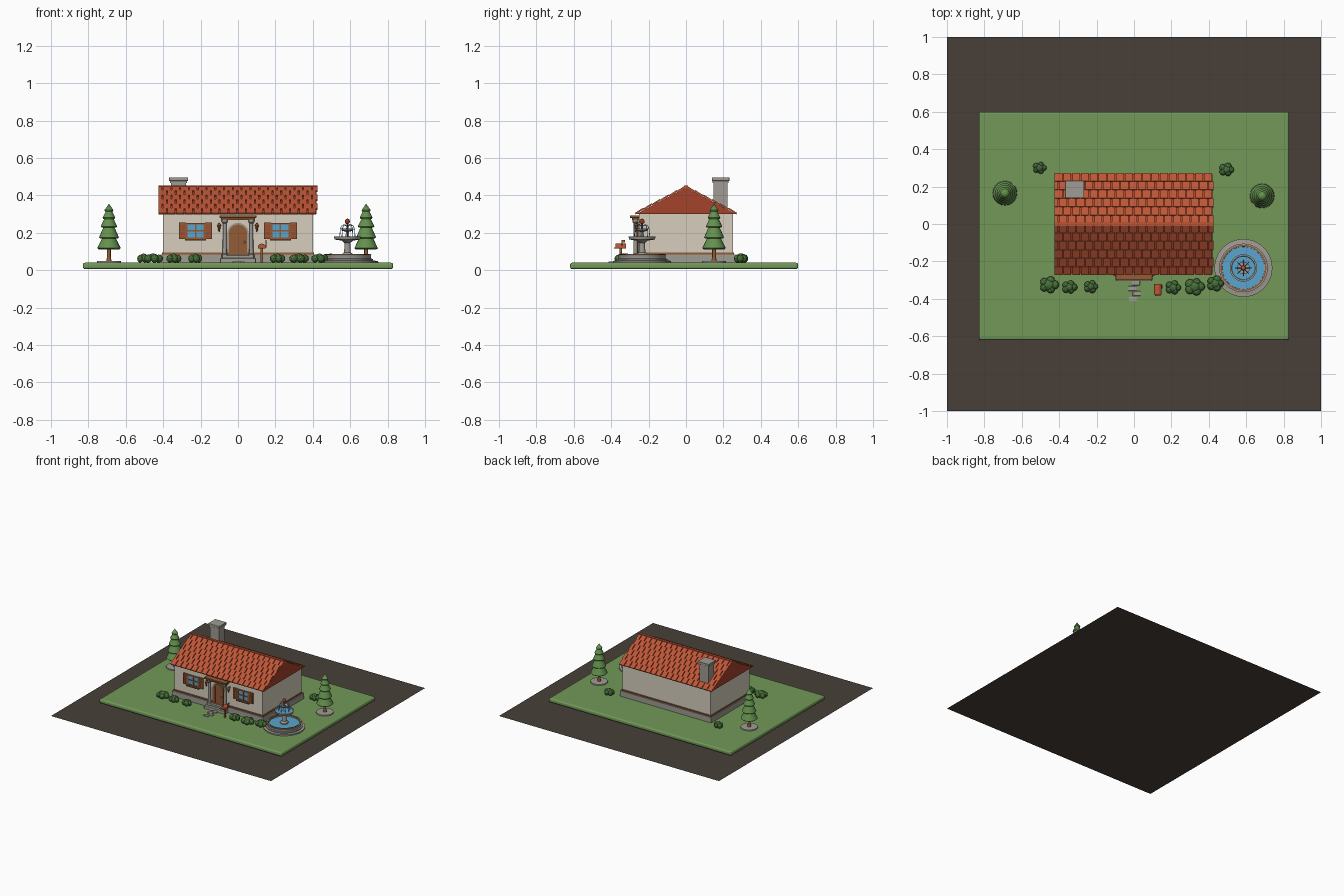
import bpy, bmesh, math, random
from mathutils import Matrix, Vector

random.seed(4)
cube = bpy.data.objects.get("Cube")
if cube:
    bpy.data.objects.remove(cube, do_unlink=True)


def material(name, r, g, b):
    m = bpy.data.materials.new(name)
    m.use_nodes = True
    lin = [(c / 255 / 12.92 if c < 11 else ((c / 255 + 0.055) / 1.055) ** 2.4) for c in (r, g, b)]
    m.diffuse_color = (*lin, 1)
    m.node_tree.nodes["Principled BSDF"].inputs["Base Color"].default_value = (*lin, 1)
    return m


EARTH = material("earth", 72, 64, 57)
GRASS = material("grass", 114, 153, 88)
WALL = material("cream plaster", 215, 207, 189)
STONE = material("grey stone", 160, 155, 147)
TILE = material("terracotta", 190, 86, 55)
GABLE = material("deep red", 165, 68, 43)
WOOD = material("brown wood", 146, 92, 54)
WATER = material("blue water", 90, 165, 205)
PINE = material("pine green", 100, 145, 78)
LEAF = material("bush green", 72, 112, 58)
smooth_parts = []


def finish(name, bm, mat, smooth=False):
    bmesh.ops.recalc_face_normals(bm, faces=bm.faces)
    mesh = bpy.data.meshes.new(name)
    bm.to_mesh(mesh)
    bm.free()
    mesh.materials.append(mat)
    ob = bpy.data.objects.new(name, mesh)
    bpy.context.collection.objects.link(ob)
    if smooth:
        smooth_parts.append(ob)
    return ob


def box(name, mat, x, y, z, bevel=0):
    """Box from (min, max) ranges."""
    bm = bmesh.new()
    mid = Vector([sum(r) / 2 for r in (x, y, z)])
    size = [r[1] - r[0] for r in (x, y, z)]
    bmesh.ops.create_cube(bm, size=1, matrix=Matrix.Translation(mid) @ Matrix.Diagonal((*size, 1)))
    ob = finish(name, bm, mat)
    if bevel:
        mod = ob.modifiers.new("Bevel", "BEVEL")
        mod.width, mod.segments = bevel, 3
    return ob


def lathe(name, mat, profile, x, y, steps=32):
    """Turn (radius, height) points around a vertical axis."""
    bm = bmesh.new()
    verts = [bm.verts.new((r, 0, z)) for r, z in profile]
    edges = [bm.edges.new(p) for p in zip(verts, verts[1:])]
    bmesh.ops.spin(bm, geom=verts + edges, axis=(0, 0, 1), cent=(0, 0, 0),
                   angle=math.tau, steps=steps)
    bmesh.ops.remove_doubles(bm, verts=bm.verts, dist=1e-5)
    bmesh.ops.translate(bm, verts=bm.verts, vec=(x, y, 0))
    return finish(name, bm, mat, True)


def prism(name, mat, points, depth):
    """Extrude a closed outline of 3D points along a vector."""
    bm = bmesh.new()
    face = bm.faces.new([bm.verts.new(p) for p in points])
    new = bmesh.ops.extrude_face_region(bm, geom=[face])["geom"]
    bmesh.ops.translate(bm, verts=[v for v in new if isinstance(v, bmesh.types.BMVert)], vec=depth)
    return finish(name, bm, mat)


def tube(name, mat, points, radius):
    curve = bpy.data.curves.new(name, "CURVE")
    curve.dimensions = "3D"
    curve.bevel_depth, curve.bevel_resolution = radius, 1
    spline = curve.splines.new("POLY")
    spline.points.add(len(points) - 1)
    for p, co in zip(spline.points, points):
        p.co = (*co, 1)
    curve.materials.append(mat)
    bpy.context.collection.objects.link(bpy.data.objects.new(name, curve))


# Ground and lawn
bm = bmesh.new()
bmesh.ops.create_grid(bm, x_segments=1, y_segments=1, size=1)
finish("ground", bm, EARTH)
box("lawn", GRASS, (-.83, .83), (-.62, .6), (.006, .04), .012)

# House body
box("foundation", STONE, (-.415, .415), (-.265, .265), (.035, .085))
box("base_trim", WOOD, (-.407, .407), (-.257, .257), (.085, .094))
box("walls", WALL, (-.4, .4), (-.25, .25), (.08, .305))
prism("roof_core", GABLE, [(-.42, -.265, .3), (-.42, .267, .3), (-.42, 0, .442)], (.84, 0, 0))

# Staggered roof tiles, each a thin slab tilted along the slope
bm = bmesh.new()
ROWS, PITCH = 6, .047
for side in (-1, 1):
    eave, ridge = Vector((0, side * .272, .3)), Vector((0, 0, .443))
    slope = ridge - eave
    angle = math.atan2(slope.z, slope.y)
    for row in range(ROWS):
        x = -.424 - (PITCH / 2 if row % 2 else 0)
        while x < .42:
            left, right = max(x, -.424), min(x + PITCH - .006, .424)
            if right - left > .006:
                mid = eave + slope * ((row + .5) / ROWS)
                mid.x = (left + right) / 2
                mid.z += .004
                turn = Matrix.Rotation(angle + side * -.08, 4, "X")
                shape = Matrix.Diagonal((right - left, slope.length / ROWS * 1.02, .009, 1))
                bmesh.ops.create_cube(bm, size=1, matrix=Matrix.Translation(mid) @ turn @ shape)
            x += PITCH
finish("roof_tiles", bm, TILE)
box("ridge_cap", TILE, (-.424, .424), (-.01, .01), (.438, .453))

# Chimney
box("chimney_stack", STONE, (-.358, -.278), (.148, .222), (.32, .475))
box("chimney_collar", STONE, (-.363, -.273), (.143, .227), (.465, .477))
box("chimney_cap", STONE, (-.369, -.267), (.138, .232), (.477, .496), .003)

# Arched door and its surround


def arch(name, mat, half, low, spring, y, depth):
    pts = [(-half, y, low), (half, y, low)]
    for i in range(13):
        a = math.pi * i / 12
        pts.append((half * math.cos(a), y, spring + half * math.sin(a)))
    prism(name, mat, pts, (0, depth, 0))


arch("door_frame", STONE, .058, .07, .195, -.256, .012)
arch("door", WOOD, .049, .07, .195, -.262, .012)
for i in (-1, 0, 1):
    box("door_groove", GABLE, (i * .024 - .001, i * .024 + .001), (-.264, -.261), (.075, .225))
bm = bmesh.new()
bmesh.ops.create_icosphere(bm, subdivisions=2, radius=.006, matrix=Matrix.Translation((.034, -.266, .15)))
finish("door_knob", bm, STONE, True)
box("door_lintel", WOOD, (-.09, .09), (-.29, -.25), (.268, .28))
box("door_canopy", WOOD, (-.099, .099), (-.3, -.25), (.28, .293), .003)
box("porch_step", STONE, (-.095, .095), (-.305, -.26), (.035, .064), .003)
box("porch_landing", STONE, (-.085, .085), (-.285, -.25), (.064, .08), .003)
for s in (-1, 1):
    # Porch columns
    lathe("porch_column", STONE, [(0, .06), (.016, .06), (.016, .085), (.011, .09), (.01, .25),
                                  (.016, .258), (.016, .27), (0, .27)], s * .071, -.27, 16)
    # Wall lanterns
    box("lantern_bracket", WOOD, (s * .101 - .004, s * .101 + .004), (-.268, -.249), (.245, .252))
    lathe("lantern", WOOD, [(0, .205), (.004, .208), (.009, .238), (.012, .24), (0, .254)],
          s * .101, -.268, 8)
    # Window, bars, frame and shutters
    c = s * .227
    box("window_glass", WATER, (c - .046, c + .046), (-.255, -.249), (.175, .245))
    for x in (-.047, 0, .047):
        box("window_upright", WOOD, (c + x - .004, c + x + .004), (-.26, -.249), (.172, .248))
    for z in (.172, .21, .248):
        box("window_rail", WOOD, (c - .05, c + .05), (-.26, -.249), (z - .004, z + .004))
    box("window_sill", WOOD, (c - .056, c + .056), (-.272, -.249), (.16, .168))
    for t in (-1, 1):
        m = c + t * .07
        box("shutter", WOOD, (m - .019, m + .019), (-.26, -.249), (.166, .254))
        for i in range(6):
            z = .175 + i * .0125
            box("shutter_slat", GABLE, (m - .013, m + .013), (-.263, -.259), (z, z + .005))

# Stepping stones
for x, y in ((.01, -.315), (-.008, -.345), (.014, -.372), (-.005, -.402)):
    box("path_stone", STONE, (x - .022, x + .022), (y - .013, y + .013), (.035, .047), .003)

# Pine trees
for x, y in ((-.69, .165), (.685, .15)):
    lathe("tree_bed", STONE, [(0, .038), (.066, .038), (.064, .048), (0, .05)], x, y, 20)
    lathe("tree_trunk", WOOD, [(.015, .045), (.01, .07), (.01, .125)], x, y, 12)
    for r, low, top, high in ((.063, .112, .03, .185), (.053, .17, .025, .24), (.044, .228, .019, .287),
                              (.034, .275, .012, .325), (.024, .315, 0, .356)):
        lathe("tree_tier", PINE, [(0, low + .008), (r * .9, low), (r, low + .006), (top, high), (0, high)],
              x, y, 20)

# Bushes: clusters of faceted balls
for x, y, r in ((-.505, .3, .04), (.495, .29, .042), (-.455, -.325, .056), (-.345, -.338, .042),
                (-.23, -.335, .04), (.21, -.34, .045), (.325, -.335, .056), (.435, -.318, .048)):
    bm = bmesh.new()
    for i in range(6):
        a = math.tau * i / 5
        d = 0 if i == 5 else r * .55
        size = r * (.55 if i == 5 else random.uniform(.38, .48))
        place = Matrix.Translation((x + d * math.cos(a), y + d * .8 * math.sin(a), .062 + (.006 if i == 5 else 0)))
        squash = Matrix.Diagonal((1, 1, .024 / size * .9, 1))
        bmesh.ops.create_icosphere(bm, subdivisions=2, radius=size, matrix=place @ squash)
    finish("bush", bm, LEAF)

# Fountain
FX, FY = .585, -.235
lathe("fountain_base", STONE, [(0, .036), (.155, .036), (.155, .05), (.137, .052), (.137, .06), (.126, .062),
                               (.126, .078), (.13, .084), (.114, .084), (.112, .06), (0, .06)], FX, FY, 40)
lathe("pool_rim", WOOD, [(.116, .08), (.123, .08), (.123, .087), (.116, .087), (.116, .08)], FX, FY, 40)
lathe("pool_water", WATER, [(0, .076), (.114, .076)], FX, FY, 40)
lathe("fountain_bowl", STONE, [(.032, .06), (.03, .085), (.018, .095), (.015, .145), (.03, .158), (.068, .164),
                               (.073, .181), (.064, .181), (.058, .17), (0, .168)], FX, FY)
lathe("bowl_water", WATER, [(0, .177), (.063, .177)], FX, FY)
lathe("upper_bowl", STONE, [(.016, .168), (.01, .18), (.008, .205), (.03, .212), (.034, .222),
                            (.028, .222), (0, .214)], FX, FY, 24)
lathe("upper_bowl_water", WATER, [(0, .219), (.029, .219)], FX, FY, 24)
lathe("finial", TILE, [(.012, .214), (.006, .225), (.006, .248), (.012, .253), (.014, .262),
                       (.01, .271), (0, .276)], FX, FY, 20)
for i in range(8):
    a = math.tau * i / 8
    arc = [(.006, .235), (.018, .244), (.031, .238), (.038, .22), (.041, .178)]
    tube("water_jet", WATER, [(FX + r * math.cos(a), FY + r * math.sin(a), z) for r, z in arc], .002)

# Letter box
box("letterbox_post", WOOD, (.121, .133), (-.355, -.343), (.038, .118))
outline = [(.107, -.378, .115), (.147, -.378, .115)]
outline += [(.127 + .02 * math.cos(math.pi * i / 8), -.378, .128 + .014 * math.sin(math.pi * i / 8))
            for i in range(9)]
prism("letterbox", TILE, outline, (0, .056, 0))
box("letterbox_lid", WOOD, (.112, .142), (-.384, -.377), (.117, .122))
box("letterbox_flag_arm", WOOD, (.147, .152), (-.345, -.34), (.122, .16))
box("letterbox_flag", TILE, (.147, .152), (-.345, -.327), (.148, .162))

# Smooth the turned parts, keeping sharp edges
bpy.ops.object.select_all(action="DESELECT")
for ob in smooth_parts:
    ob.select_set(True)
bpy.context.view_layer.objects.active = smooth_parts[0]
bpy.ops.object.shade_smooth_by_angle(angle=math.radians(35))
